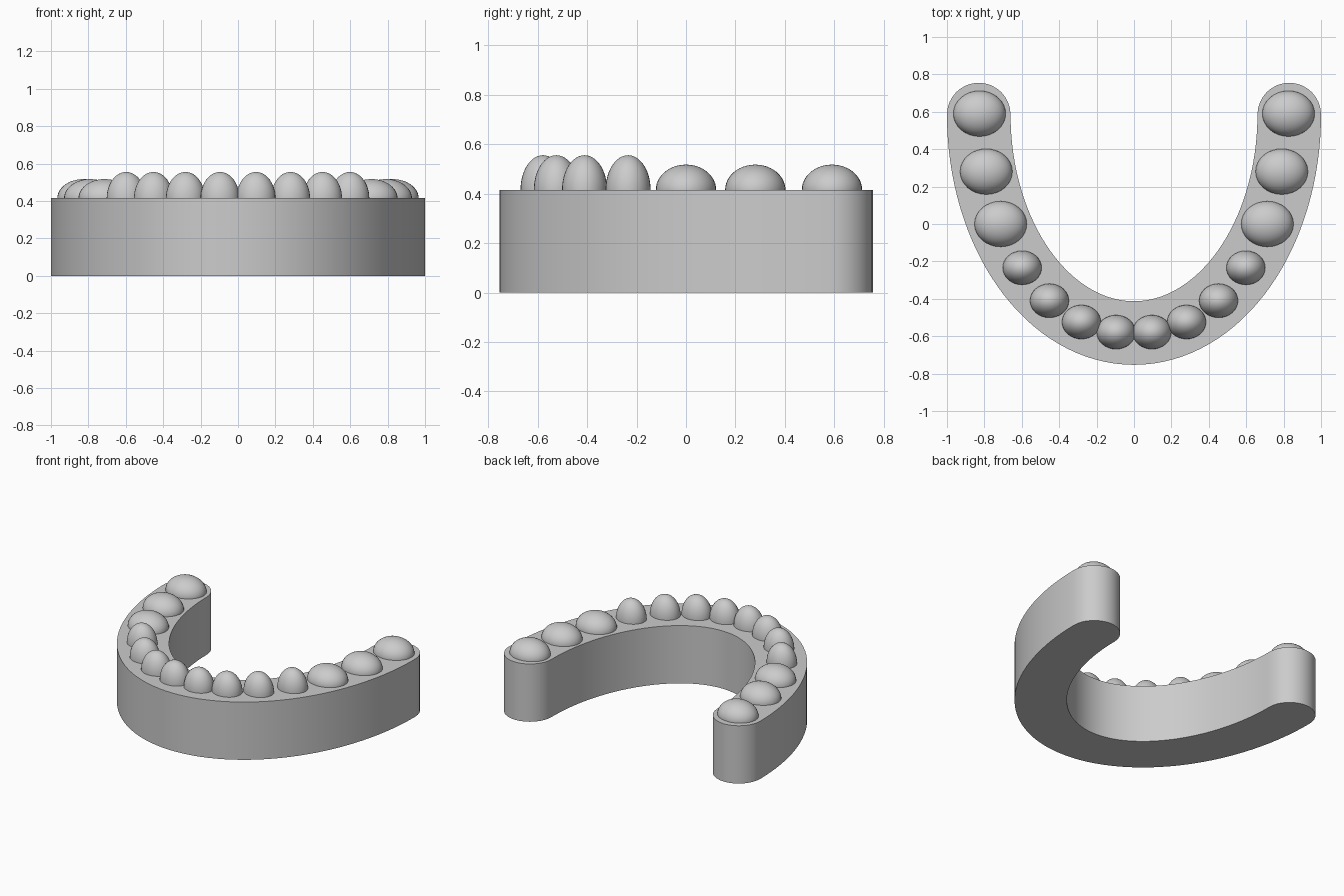
import bpy, bmesh
from math import sin, cos, pi, radians
from mathutils import Vector

default = bpy.data.objects.get("Cube")
if default:
    bpy.data.objects.remove(default, do_unlink=True)

HEIGHT = 0.415                 # top of the base
HALF_WIDTH = 0.17              # half the thickness of the arch
ARCH_X, ARCH_Y, END_Y = 0.83, 1.168, 0.585

grey = bpy.data.materials.new("plain grey")
grey.use_nodes = True
colour = (0.6, 0.6, 0.6, 1)
grey.diffuse_color = colour
grey.node_tree.nodes["Principled BSDF"].inputs["Base Color"].default_value = colour


def finish(bm, name, location=(0, 0, 0)):
    """Turn a bmesh into a smooth-shaded grey object."""
    mesh = bpy.data.meshes.new(name)
    bm.to_mesh(mesh)
    bm.free()
    mesh.materials.append(grey)
    obj = bpy.data.objects.new(name, mesh)
    obj.location = location
    bpy.context.collection.objects.link(obj)
    bpy.ops.object.select_all(action='DESELECT')
    obj.select_set(True)
    bpy.context.view_layer.objects.active = obj
    bpy.ops.object.shade_smooth_by_angle(angle=radians(30))
    return obj


def arch_point(t, offset):
    """Point on the half-ellipse centre line, moved along its outward normal."""
    normal = Vector((cos(t) / ARCH_X, -sin(t) / ARCH_Y)).normalized()
    return Vector((ARCH_X * cos(t), END_Y - ARCH_Y * sin(t))) + normal * offset


def end_cap(x, steps=16):
    """Rounded end, running counter-clockwise over the back."""
    return [Vector((x + HALF_WIDTH * cos(pi * i / steps),
                    END_Y + HALF_WIDTH * sin(pi * i / steps)))
            for i in range(1, steps)]


# Horseshoe base: closed outline extruded upwards
STEPS = 64
angles = [pi * i / STEPS for i in range(STEPS + 1)]
outline = [arch_point(t, HALF_WIDTH) for t in reversed(angles)]
outline += end_cap(ARCH_X)
outline += [arch_point(t, -HALF_WIDTH) for t in angles]
outline += end_cap(-ARCH_X)

bm = bmesh.new()
floor = bm.faces.new([bm.verts.new((p.x, p.y, 0)) for p in outline])
extruded = bmesh.ops.extrude_face_region(bm, geom=[floor], use_keep_orig=True)
bmesh.ops.translate(bm, vec=(0, 0, HEIGHT),
                    verts=[v for v in extruded["geom"] if isinstance(v, bmesh.types.BMVert)])
bmesh.ops.recalc_face_normals(bm, faces=bm.faces)
finish(bm, "arch_base")

# Teeth: ellipsoids half sunk in the base, mirrored left and right
FRONT_SIZE = (0.104, 0.091, 0.14)
MOLAR_SIZE = (0.14, 0.122, 0.102)
teeth = [
    ("central_incisor", 0.096, -0.578, FRONT_SIZE),
    ("lateral_incisor", 0.281, -0.524, FRONT_SIZE),
    ("canine", 0.452, -0.41, FRONT_SIZE),
    ("premolar", 0.598, -0.234, FRONT_SIZE),
    ("first_molar", 0.713, 0.0, MOLAR_SIZE),
    ("second_molar", 0.79, 0.28, MOLAR_SIZE),
    ("third_molar", 0.826, 0.59, MOLAR_SIZE),
]
for side, sign in (("left", 1), ("right", -1)):
    for name, x, y, size in teeth:
        bm = bmesh.new()
        bmesh.ops.create_uvsphere(bm, u_segments=32, v_segments=24, radius=1)
        bmesh.ops.scale(bm, vec=size, verts=bm.verts)
        finish(bm, f"{side}_{name}", (sign * x, y, HEIGHT))
